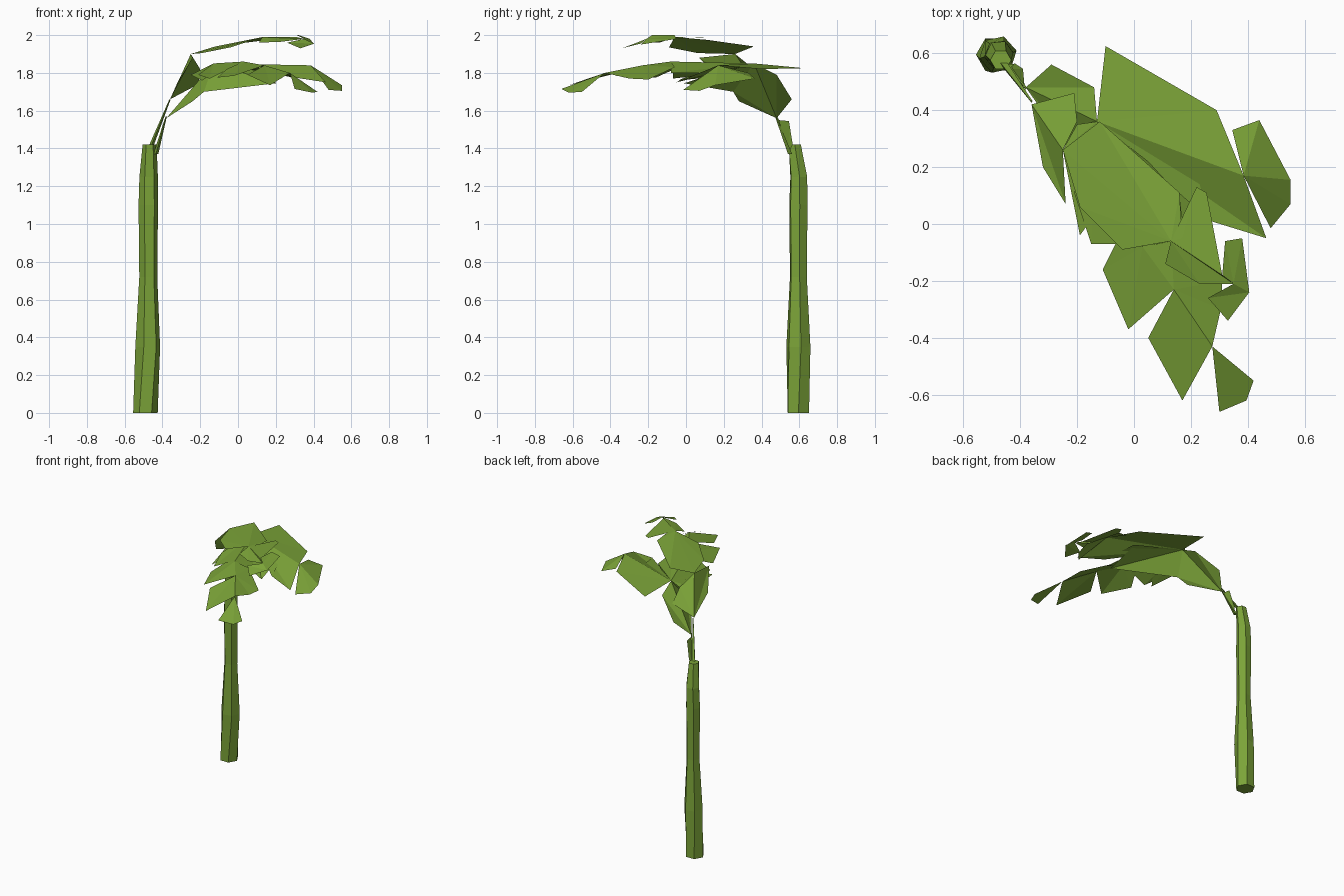
import bpy
import bmesh
from math import cos, sin, radians
from mathutils import Vector

# Remove the default object only
default = bpy.data.objects.get("Cube")
if default:
    bpy.data.objects.remove(default, do_unlink=True)

# One flat green for the whole plant
green = bpy.data.materials.new("leaf green")
green.use_nodes = True
colour = (0.2, 0.37, 0.04, 1)
green.diffuse_color = colour
shader = green.node_tree.nodes["Principled BSDF"]
shader.inputs["Base Color"].default_value = colour
shader.inputs["Roughness"].default_value = 0.9


def finish(name, bm):
    """Turn a bmesh into a flat shaded, green object."""
    mesh = bpy.data.meshes.new(name)
    bm.to_mesh(mesh)
    bm.free()
    mesh.materials.append(green)
    obj = bpy.data.objects.new(name, mesh)
    bpy.context.scene.collection.objects.link(obj)
    return obj


def tube(name, sections, sides):
    """Loft rings given as (centre, radius, twist in degrees)."""
    bm = bmesh.new()
    rings = []
    for centre, radius, twist in sections:
        ring = []
        for i in range(sides):
            a = radians(360 * i / sides + twist)
            offset = Vector((cos(a), sin(a), 0)) * radius
            ring.append(bm.verts.new(Vector(centre) + offset))
        rings.append(ring)
    for low, high in zip(rings, rings[1:]):
        for i in range(sides):
            j = (i + 1) % sides
            bm.faces.new((low[i], low[j], high[j], high[i]))
    bm.faces.new(rings[0][::-1])
    bm.faces.new(rings[-1])
    return finish(name, bm)


def frond(name, *leaflets):
    """Build thin leaflets; each outline fans out from its first point."""
    bm = bmesh.new()
    for outline in leaflets:
        verts = [bm.verts.new(point) for point in outline]
        for b, c in zip(verts[1:], verts[2:]):
            face = bm.faces.new((verts[0], b, c))
            face.normal_update()
            if face.normal.z < 0:
                face.normal_flip()
    return finish(name, bm)


# Trunk: six sided, swollen low down and leaning a little at the top
tube("trunk", [
    ((-.49, .595, 0), .065, 0),
    ((-.478, .595, .35), .067, 12),
    ((-.475, .595, .72), .048, 8),
    ((-.475, .595, 1.1), .052, 8),
    ((-.473, .597, 1.25), .049, 5),
    ((-.468, .576, 1.42), .037, 0),
], 6)

# Thin stalks from the trunk to the two fronds
for name, start, end in (
    ("upper_stalk", (-.465, .57, 1.4), (-.36, .43, 1.66)),
    ("lower_stalk", (-.435, .555, 1.37), (-.38, .475, 1.57)),
):
    tube(name, [(start, .015, 30), (end, .004, 30)], 3)

# Small leaf wrapped around the foot of the stalks
frond("sheath_leaf", [
    (-.435, .545, 1.38), (-.42, .565, 1.42), (-.39, .545, 1.545),
    (-.385, .49, 1.55),
])

# Points shared by neighbouring leaflets along the midribs
upper_base = (-.36, .42, 1.66)
upper_bend = (-.25, .26, 1.9)
upper_end = (.13, -.06, 1.99)
upper_tip = (.35, -.21, 1.98)
fork = (-.13, .36, 1.85)
lower_base = (-.38, .48, 1.56)
side_end = (.385, .17, 1.84)
front_mid = (.03, -.08, 1.86)
front_low = (.14, -.23, 1.84)
front_end = (.275, -.43, 1.8)

# Upper frond, base leaflets rising steeply from the stalk
frond(
    "upper_frond_base",
    [upper_base, (-.21, .46, 1.74), (-.2, .36, 1.82), upper_bend],
    [upper_base, upper_bend, (-.24, .07, 1.88), (-.32, .2, 1.75)],
)

# Upper frond, broad middle leaf folded along its rib
upper_top = (-.12, .36, 1.94)
frond(
    "upper_frond_middle",
    [upper_end, upper_top, upper_bend, (-.19, .06, 1.905), (-.04, -.09, 1.935)],
    [upper_end, (.17, -.07, 1.985), (.16, .11, 1.975), upper_top],
)

# Upper frond, small leaflets at the tip
frond(
    "upper_frond_tip",
    [upper_end, (.11, -.14, 1.96), (.23, -.21, 1.965), upper_tip],
    [upper_end, upper_tip, (.31, -.18, 1.99), (.255, .11, 1.985),
     (.22, .13, 1.985), (.17, -.05, 1.99)],
    [upper_tip, (.31, -.18, 2), (.32, -.06, 2), (.38, -.05, 1.98),
     (.405, -.24, 1.95)],
    [(.405, -.24, 1.955), (.33, -.34, 1.93), (.26, -.26, 1.96), upper_tip],
)

# Lower frond, base leaflets on either side of the rib
frond(
    "lower_frond_base",
    [lower_base, (-.29, .56, 1.66), (-.14, .48, 1.79), fork],
    [lower_base, fork, (-.18, .25, 1.7), (-.24, .28, 1.65)],
)

# Side branch: a wide back leaf and drooping front leaves
frond(
    "side_branch",
    [fork, (-.1, .625, 1.825), (.29, .4, 1.82), side_end],
    [fork, side_end, (.465, -.05, 1.75), (.27, .01, 1.78), (.2, .24, 1.82)],
    [fork, (.19, .22, 1.82), (.2, -.01, 1.745), (-.18, .25, 1.7)],
)

# Side branch, end leaflets
frond(
    "side_branch_tip",
    [side_end, (.345, .33, 1.8), (.44, .365, 1.77), (.55, .155, 1.735)],
    [side_end, (.55, .155, 1.735), (.55, .07, 1.705), (.48, -.015, 1.71)],
)

# Front branch, leaflets on its right hand side
frond(
    "front_branch_right",
    [fork, (-.2, .35, 1.81), (-.25, .26, 1.79), (-.19, -.04, 1.76),
     (-.11, .07, 1.81)],
    [fork, (-.21, .11, 1.79), (-.15, -.07, 1.77), (-.07, -.07, 1.81),
     front_mid],
    [front_mid, (-.06, -.06, 1.82), (-.11, -.16, 1.775), (-.02, -.37, 1.785),
     front_low],
    [front_low, (.05, -.4, 1.79), (.17, -.62, 1.735), front_end],
)

# Front branch, leaflets on its left hand side and the tip
frond(
    "front_branch_left",
    [fork, front_mid, (.18, -.08, 1.8), (.16, .1, 1.8), (.05, .22, 1.83)],
    [front_low, front_mid, (.13, -.06, 1.83), (.31, -.2, 1.765),
     (.305, -.3, 1.77), front_end],
    [front_end, (.42, -.55, 1.7), (.395, -.62, 1.695), (.3, -.66, 1.715)],
)
